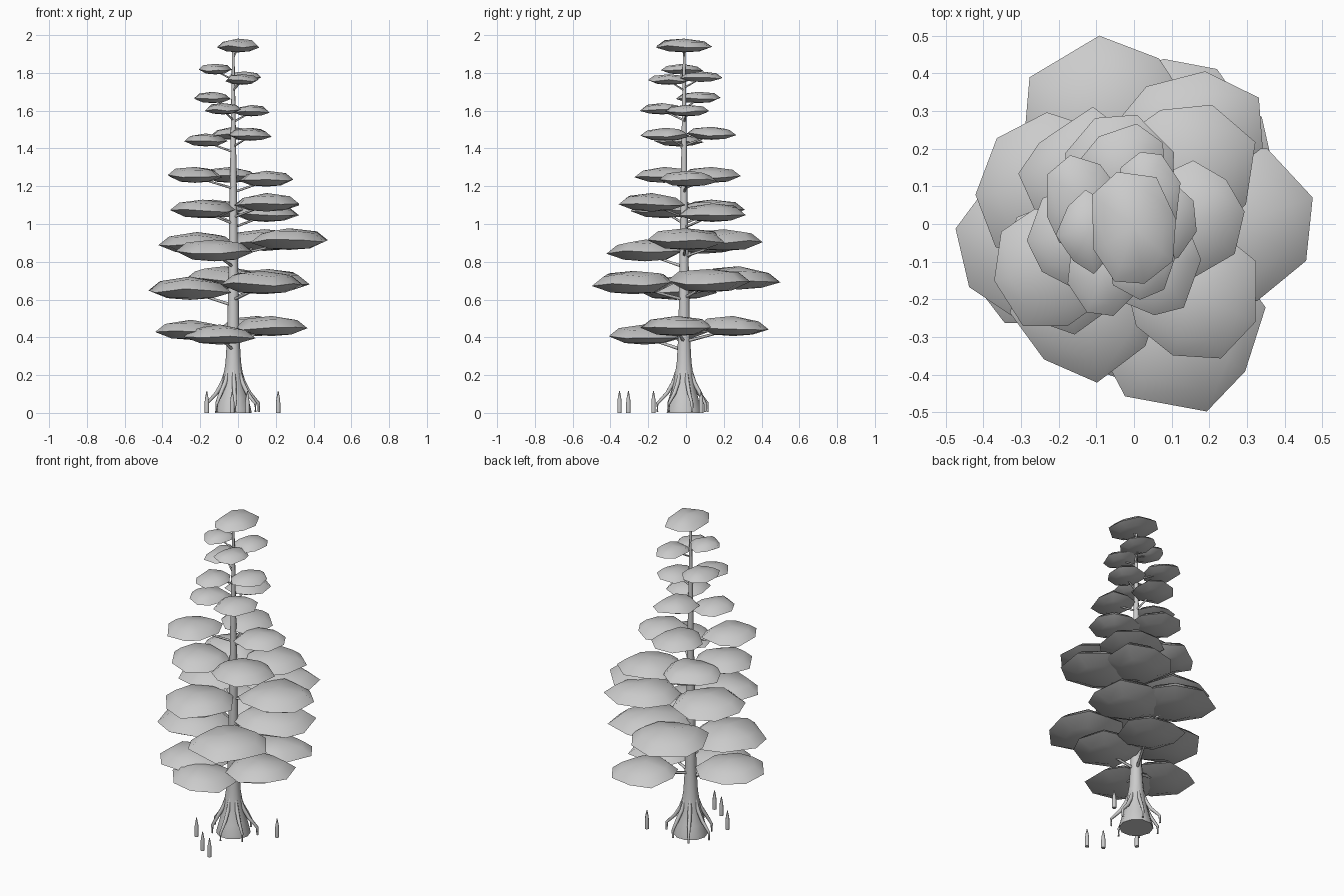
import bpy, bmesh, math, random
from mathutils import Vector

if "Cube" in bpy.data.objects:
    bpy.data.objects.remove(bpy.data.objects["Cube"])

random.seed(7)
TX, TY = -0.025, -0.01      # trunk axis
TAU = 2 * math.pi


def finish(bm, name, angle=35):
    bmesh.ops.recalc_face_normals(bm, faces=bm.faces)
    me = bpy.data.meshes.new(name)
    bm.to_mesh(me)
    bm.free()
    ob = bpy.data.objects.new(name, me)
    bpy.context.collection.objects.link(ob)
    bpy.ops.object.select_all(action='DESELECT')
    ob.select_set(True)
    bpy.context.view_layer.objects.active = ob
    bpy.ops.object.shade_smooth_by_angle(angle=math.radians(angle))


def skin(bm, rings):
    """Join equal vertex rings with quads and cap both ends."""
    n = len(rings[0])
    for a, b in zip(rings, rings[1:]):
        for i in range(n):
            j = (i + 1) % n
            bm.faces.new((a[i], a[j], b[j], b[i]))
    bm.faces.new(rings[0])
    bm.faces.new(rings[-1])


def tube(bm, pts, radii, n):
    """Tapered tube along a path."""
    pts = [Vector(p) for p in pts]
    rings = []
    for i, p in enumerate(pts):
        d = (pts[min(i + 1, len(pts) - 1)] - pts[max(i - 1, 0)]).normalized()
        q = d.to_track_quat('Z', 'Y')
        rings.append([bm.verts.new(p + q @ Vector((
            radii[i] * math.cos(TAU * k / n), radii[i] * math.sin(TAU * k / n), 0)))
            for k in range(n)])
    skin(bm, rings)


# Trunk: straight taper plus a flare that dies away above the ground
bm = bmesh.new()
rings = []
for i in range(13):
    z = 1.94 * (i / 12) ** 1.8
    r = .006 + .033 * (1 - z / 1.94) + .058 * math.exp(-(z / .16) ** 1.5)
    rings.append([bm.verts.new((TX + r * math.cos(TAU * k / 10),
                                TY + r * math.sin(TAU * k / 10), z)) for k in range(10)])
skin(bm, rings)
finish(bm, "trunk", 60)

# Buttress roots arching away from the trunk
bm = bmesh.new()
for k in range(7):
    a = TAU * k / 7 + .3
    reach = .12 + .022 * (k % 3 != 1)
    path = [(.035, .235), (.058, .16), (.09, .105), (reach, .05), (reach, 0.004)]
    tube(bm, [(TX + r * math.cos(a), TY + r * math.sin(a), z) for r, z in path],
         [.008, .012, .011, .008, .006], 6)
finish(bm, "buttress_roots", 70)

# Pointed root knees standing around the tree
bm = bmesh.new()
for x, y in [(.213, .08), (-.165, -.172), (-.03, -.305), (.05, -.352)]:
    tube(bm, [(x, y, h) for h in (0, .055, .08, .115)], [.012, .012, .009, .002], 7)
finish(bm, "root_knees", 60)

# Foliage tiers: height, pad radius, then angle, distance and lift of each pad
tiers = [
    (.44, .19, [(246, .24, -.025), (197, .26, 0), (344, .185, .02), (67, .27, .02)]),
    (.69, .22, [(192, .26, -.03), (104, .289, .025), (295, .307, 0), (37, .2, .01)]),
    (.9, .205, [(0, .27, .02), (240, .25, -.04), (157, .235, 0), (55, .245, .015)]),
    (1.08, .175, [(310, .235, .035), (135, .19, 0), (43, .205, -.02), (212, .22, 0)]),
    (1.25, .15, [(207, .255, .01), (5, .15, -.01), (106, .14, .01)]),
    (1.46, .123, [(193, .175, -.015), (300, .128, .015), (102, .138, .02)]),
    (1.63, .107, [(154, .15, .04), (238, .15, -.02), (4, .07, -.03)]),
    (1.79, .1, [(190, .122, .03), (283, .092, -.025), (66, .087, -.01)]),
    (1.945, .13, [(270, .01, 0)]),
]
N = 8
shape = [(-.85, .55), (-.2, 1), (.6, .72)]   # ring height and radius


def add_pad(bm, c, rx, ry, rz):
    """Flattened faceted dome with an uneven rim fitted to the given widths."""
    phase = random.uniform(0, math.pi)
    rim = []
    for k in range(N):
        a = phase + TAU * (k + random.uniform(-.15, .15)) / N
        r = random.uniform(.88, 1.08)
        rim.append((r * math.cos(a), r * math.sin(a), random.uniform(-.2, .2)))
    lo = [min(p[i] for p in rim) for i in (0, 1)]
    hi = [max(p[i] for p in rim) for i in (0, 1)]
    rim = [[2 * (p[i] - lo[i]) / (hi[i] - lo[i]) - 1 for i in (0, 1)] + [p[2]] for p in rim]
    rings = [[bm.verts.new((c.x + rx * s * u, c.y + ry * s * v, c.z + rz * (h + w * (s > .7))))
              for u, v, w in rim] for h, s in shape]
    skin(bm, rings)
    bm.faces.ensure_lookup_table()
    for face, h in ((bm.faces[-2], -1), (bm.faces[-1], 1)):
        tip = bmesh.ops.poke(bm, faces=[face])['verts'][0]
        tip.co = c + Vector((0, 0, rz * h))


leaves, twigs = bmesh.new(), bmesh.new()
for height, r, pads in tiers:
    stretch = .15 * max(0, height - 1)      # upper pads are longer front to back
    rz = .28 * r
    for angle, dist, lift in pads:
        a = math.radians(angle)
        c = Vector((dist * math.cos(a), dist * math.sin(a), height + lift))
        add_pad(leaves, c, r * (1 - stretch), r * (1 + stretch), rz)
        # branch rising from the trunk into the pad
        t = .011 - .003 * c.z
        root = Vector((TX, TY, c.z - rz - .03))
        end = c - Vector((0, 0, rz * .3))
        tube(twigs, [root, root.lerp(end, .5), end], [t, t * .8, t * .5], 5)
finish(leaves, "foliage_pads", 100)
finish(twigs, "branches", 75)
